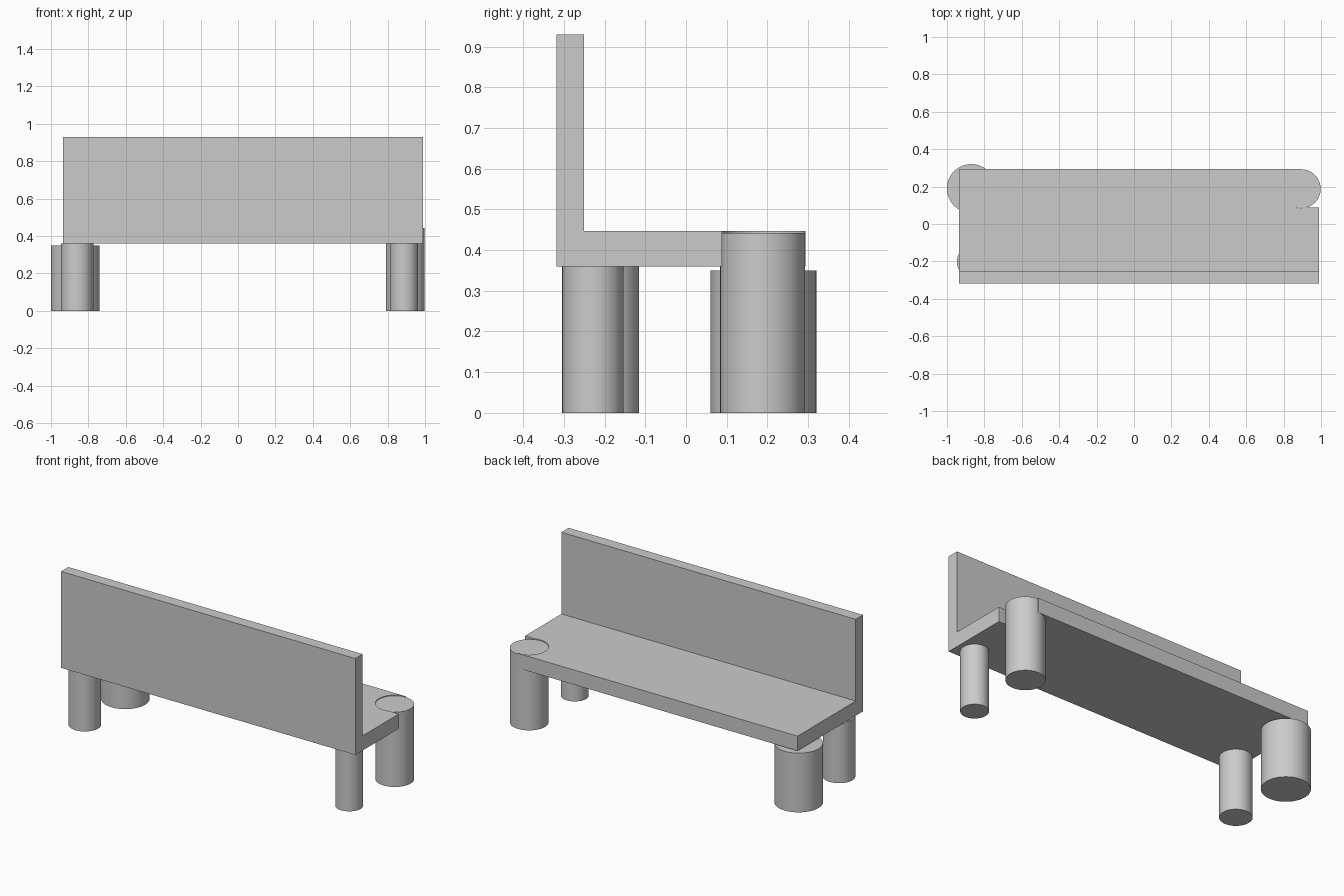
import bpy, bmesh
from math import cos, sin, radians

cube = bpy.data.objects.get("Cube")
if cube:
    bpy.data.objects.remove(cube, do_unlink=True)

grey = bpy.data.materials.new("plain grey")
grey.diffuse_color = (0.6, 0.6, 0.6, 1)
grey.use_nodes = True
grey.node_tree.nodes["Principled BSDF"].inputs["Base Color"].default_value = (0.6, 0.6, 0.6, 1)


def extrude_outline(name, outline, bottom, top):
    """Make a solid by raising a flat outline from bottom to top."""
    bm = bmesh.new()
    base = bm.faces.new([bm.verts.new((x, y, bottom)) for x, y in outline])
    raised = bmesh.ops.extrude_face_region(bm, geom=[base])["geom"]
    verts = [v for v in raised if isinstance(v, bmesh.types.BMVert)]
    bmesh.ops.translate(bm, verts=verts, vec=(0, 0, top - bottom))
    bmesh.ops.recalc_face_normals(bm, faces=bm.faces)
    mesh = bpy.data.meshes.new(name)
    bm.to_mesh(mesh)
    bm.free()
    mesh.materials.append(grey)
    obj = bpy.data.objects.new(name, mesh)
    bpy.context.collection.objects.link(obj)
    bpy.ops.object.select_all(action="DESELECT")
    obj.select_set(True)
    bpy.context.view_layer.objects.active = obj
    bpy.ops.object.shade_smooth_by_angle(angle=radians(30))
    return obj


def arc(x, y, radius, start, end, steps):
    angles = [radians(start + (end - start) * i / steps) for i in range(steps + 1)]
    return [(x + radius * cos(a), y + radius * sin(a)) for a in angles]


LEFT, RIGHT, BACK, FRONT = -0.935, 0.99, -0.318, 0.293
SPLIT = -0.25
SEAT_BOTTOM, SEAT_TOP = 0.36, 0.447
POST_X, POST_Y, POST_R = 0.894, 0.188, 0.104

# Seat board, with a round notch fitted to the tall corner post
notch = arc(POST_X, POST_Y, POST_R, -72, -270, 40)
extrude_outline("seat", [(LEFT, SPLIT), (RIGHT, SPLIT), (RIGHT, 0.089)] + notch
                + [(POST_X, FRONT), (LEFT, FRONT)], SEAT_BOTTOM, SEAT_TOP)

# Upright backrest, running down to the underside of the seat
extrude_outline("backrest", [(LEFT, BACK), (RIGHT, BACK), (RIGHT, SPLIT), (LEFT, SPLIT)],
                SEAT_BOTTOM, 0.93)

# Round legs: name, x, y, radius, height
for name, x, y, radius, height in (
        ("tall_corner_post", POST_X, POST_Y, POST_R, 0.442),
        ("wide_leg", -0.87, 0.19, 0.13, 0.35),
        ("slim_leg", 0.888, -0.229, 0.075, SEAT_BOTTOM),
        ("medium_leg", -0.86, -0.202, 0.087, SEAT_BOTTOM)):
    extrude_outline(name, arc(x, y, radius, 0, 360, 64)[:-1], 0, height)
